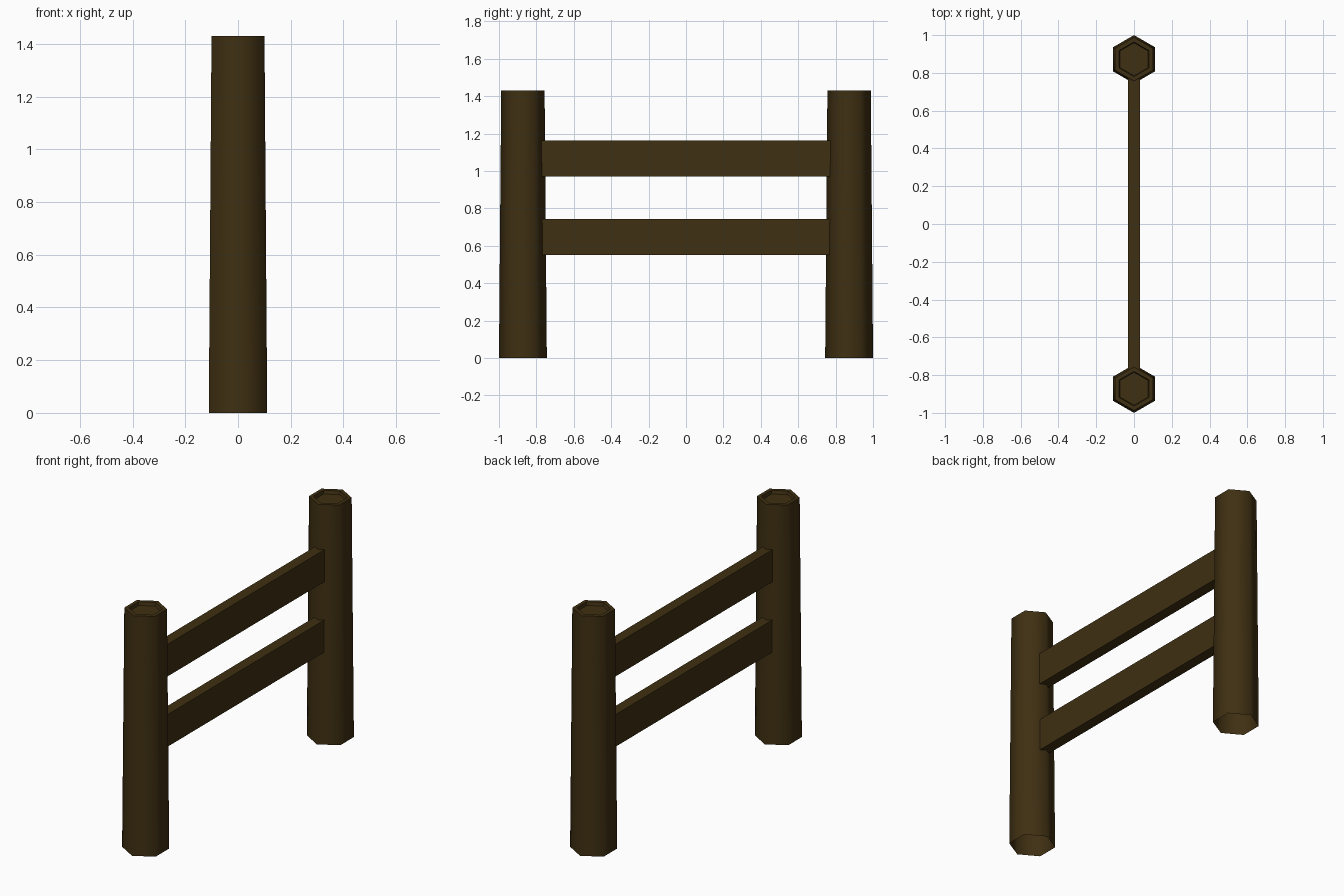
import bpy, bmesh, math

if "Cube" in bpy.data.objects:
    bpy.data.objects.remove(bpy.data.objects["Cube"])

wood = bpy.data.materials.new("dark brown wood")
wood.diffuse_color = (0.05, 0.029, 0.006, 1)
wood.use_nodes = True
wood.node_tree.nodes["Principled BSDF"].inputs["Base Color"].default_value = wood.diffuse_color


def finish(bm, name):
    mesh = bpy.data.meshes.new(name)
    bm.to_mesh(mesh)
    bm.free()
    mesh.materials.append(wood)
    obj = bpy.data.objects.new(name, mesh)
    bpy.context.collection.objects.link(obj)


def post(name, y):
    """Tapered hexagonal post, open below, with a shallow recess on top."""
    bm = bmesh.new()
    # (radius, height) of each ring: foot, rim outside, rim inside, recess floor
    rings = []
    for r, z in [(0.128, 0), (0.116, 1.43), (0.092, 1.43), (0.087, 1.41)]:
        rings.append([bm.verts.new((r * math.sin(math.radians(60 * i)),
                                    y + r * math.cos(math.radians(60 * i)), z))
                      for i in range(6)])
    for level, (a, b) in enumerate(zip(rings, rings[1:])):
        for i in range(6):
            j = (i + 1) % 6
            f = bm.faces.new((a[j], a[i], b[i], b[j]))
            f.smooth = level == 0      # rounded shading on the trunk only
    bm.faces.new(reversed(rings[-1]))
    # sharp rim edges
    for e in bm.edges:
        if all(v.co.z > 1.4 for v in e.verts):
            e.smooth = False
    finish(bm, name)


def rail(name, z):
    """Flat plank running between the posts."""
    bm = bmesh.new()
    bmesh.ops.create_cube(bm, size=1)
    for v in bm.verts:
        v.co.x *= 0.064
        v.co.y *= 1.544
        v.co.z = v.co.z * 0.192 + z
    finish(bm, name)


post("front_post", -0.872)
post("back_post", 0.872)
rail("lower_rail", 0.646)
rail("upper_rail", 1.066)
